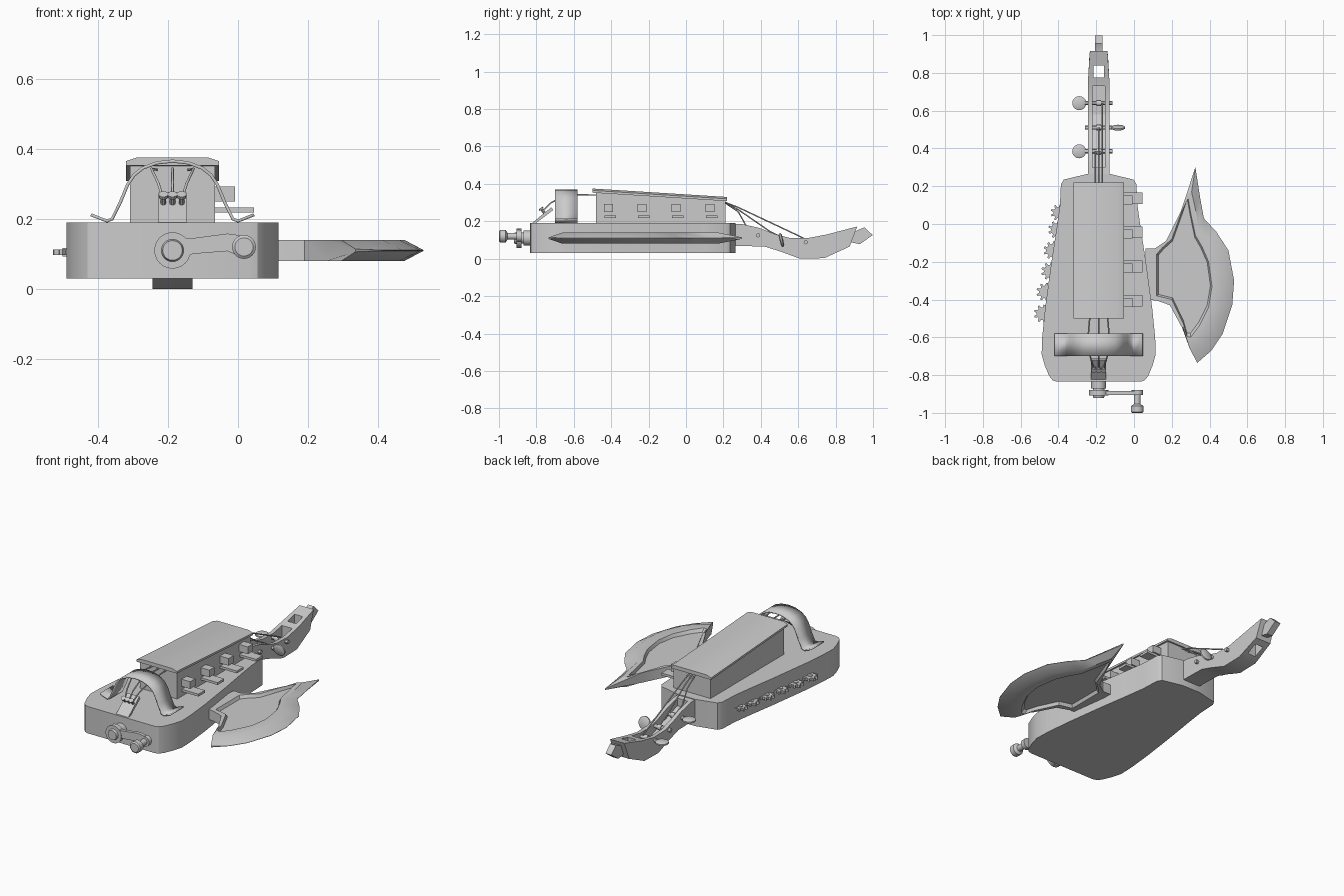
import bpy, bmesh, math
from mathutils import Vector, Matrix

C = -0.187  # centre line of the instrument


def mesh(name, verts, faces):
    me = bpy.data.meshes.new(name)
    me.from_pydata([tuple(v) for v in verts], [], faces)
    bm = bmesh.new()
    bm.from_mesh(me)
    bmesh.ops.recalc_face_normals(bm, faces=bm.faces)
    bm.to_mesh(me)
    bm.free()
    ob = bpy.data.objects.new(name, me)
    bpy.context.collection.objects.link(ob)
    return ob


def loft(name, rings, cap=True):
    n = len(rings[0])
    verts = [v for r in rings for v in r]
    faces = [(k*n+i, k*n+(i+1) % n, (k+1)*n+(i+1) % n, (k+1)*n+i)
             for k in range(len(rings)-1) for i in range(n)]
    if cap:
        faces += [tuple(range(n)), tuple(range(len(verts)-n, len(verts)))]
    return mesh(name, verts, faces)


def side_prism(name, prof, hw, x=C):
    """(y, z) profile extruded across x"""
    return loft(name, [[(x+s*hw, y, z) for y, z in prof] for s in (-1, 1)])


def box(name, x0, x1, y0, y1, z0, z1):
    return side_prism(name, [(y0, z0), (y1, z0), (y1, z1), (y0, z1)], (x1-x0)/2, (x0+x1)/2)


def turned(name, prof, origin, axis, n=24):
    """(distance, radius) profile revolved around an axis"""
    q = Vector(axis).to_track_quat('Z', 'Y')
    rings = [[Vector(origin) + q @ Vector((r*math.cos(a), r*math.sin(a), d))
              for a in (2*math.pi*i/n for i in range(n))] for d, r in prof]
    return loft(name, rings)


def string(name, pts, r=0.004):
    cu = bpy.data.curves.new(name, 'CURVE')
    cu.dimensions = '3D'
    cu.bevel_depth = r
    cu.bevel_resolution = 1
    sp = cu.splines.new('POLY')
    sp.points.add(len(pts)-1)
    for p, co in zip(sp.points, pts):
        p.co = (*co, 1)
    ob = bpy.data.objects.new(name, cu)
    bpy.context.collection.objects.link(ob)


def cut(ob, cutter):
    m = ob.modifiers.new('cut', 'BOOLEAN')
    m.operation = 'DIFFERENCE'
    m.object = cutter
    cutter.hide_render = True
    cutter.hide_viewport = True


# body
half = [(0.22, -0.835), (0.243, -0.828), (0.262, -0.805), (0.285, -0.75), (0.302, -0.69),
        (0.299, -0.6), (0.284, -0.45), (0.25, -0.2), (0.222, -0.02), (0.205, 0.1),
        (0.2, 0.21), (0.185, 0.235), (0.06, 0.265)]
outline = [(C+x, y) for x, y in half] + [(C-x, y) for x, y in reversed(half)]
loft('body', [[(x, y, z) for x, y in outline] for z in (0.03, 0.19)])

# key box and its chamfered sloping lid
side_prism('key_box', [(-0.48, 0.185), (0.21, 0.185), (0.21, 0.315), (-0.48, 0.355)], 0.122)
lid = [(-0.133, -0.022), (-0.133, -0.010), (-0.103, 0), (0.103, 0), (0.133, -0.010), (0.133, -0.022)]
loft('key_box_lid', [[(C+x, y, z+h) for x, h in lid] for y, z in ((-0.5, 0.375), (0.22, 0.33))])

# keys on the right side
for i in range(4):
    y = -0.415 + 0.181*i
    box('key_upper', -0.08, -0.008, y-0.024, y+0.024, 0.25, 0.293)
    box('key_lower', -0.08, 0.045, y-0.022, y+0.04, 0.218, 0.232)

# wheel guard strip
g = [(0.233, 0.212), (0.187, 0.194), (0.172, 0.2), (0.15, 0.245), (0.128, 0.298), (0.11, 0.325),
     (0.085, 0.345), (0.045, 0.36)]
arch = [(-x, z) for x, z in g] + [(0, 0.365)] + [(x, z) for x, z in reversed(g)]
n = len(arch)
guard = mesh('wheel_guard', [(C+x, y, z) for y in (-0.7, -0.58) for x, z in arch],
             [(i, i+1, n+i+1, n+i) for i in range(n-1)])
sol = guard.modifiers.new('thickness', 'SOLIDIFY')
sol.thickness = 0.009
sol.offset = 0

# tailpiece with string pins, and rear strings
side_prism('tailpiece', [(-0.83, 0.185), (-0.81, 0.185), (-0.71, 0.26), (-0.72, 0.275)], 0.04)
for s in (-1, 0, 1):
    x = C + 0.026*s
    turned('string_pin', [(0, 0.008), (0.035, 0.008), (0.035, 0.014), (0.045, 0.014)],
           (x, -0.75, 0.235), (0, -0.6, 0.8), 10)
    string('rear_string', [(x, -0.765, 0.255), (C+0.04*s, -0.72, 0.3),
                           (C+0.06*s, -0.64, 0.343), (C+0.045*s, -0.47, 0.34)])

# crank
turned('crank_axle', [(0, 0.04), (0.045, 0.04), (0.045, 0.03), (0.055, 0.03), (0.055, 0.052),
                      (0.082, 0.052), (0.082, 0.032), (0.095, 0.028)], (C, -0.825, 0.11), (0, -1, 0))
arm = [(C, 0.145), (-0.13, 0.145), (-0.03, 0.158), (0.017, 0.152), (0.017, 0.088),
       (-0.03, 0.108), (-0.13, 0.1), (C, 0.075)]
loft('crank_arm', [[(x, y, z) for x, z in arm] for y in (-0.885, -0.905)])
turned('crank_knob', [(0, 0.03), (0.026, 0.03), (0.026, 0.018), (0.075, 0.018), (0.085, 0.034),
                      (0.115, 0.034), (0.121, 0.026)], (0.017, -0.879, 0.12), (0, -1, 0))

# neck with open peg trough and a window near the head
top = [(0.2, 0.187), (0.3, 0.185), (0.39, 0.165), (0.475, 0.132), (0.55, 0.112), (0.65, 0.11),
       (0.755, 0.13), (0.915, 0.172)]
low = [(0.875, 0.065), (0.74, 0.003), (0.61, 0.0), (0.5, 0.04), (0.42, 0.065), (0.2, 0.07)]


def width(y):
    return 0.057 if y < 0.8 else 0.057 - 0.09*(y-0.8)


neck = loft('neck', [[(C+s*width(y), y, z) for y, z in top+low] for s in (-1, 1)])
cut(neck, side_prism('trough_cutter', [(0.3, 0.3), (0.3, 0.14), (0.42, 0.1), (0.58, 0.045),
                                       (0.73, 0.045), (0.73, 0.3)], 0.034))
cut(neck, box('window_cutter', C-0.027, C+0.027, 0.775, 0.84, -0.1, 0.3))
side_prism('head_tip', [(0.86, 0.15), (0.9, 0.145), (0.955, 0.168), (0.998, 0.126),
                        (0.93, 0.078), (0.87, 0.09)], 0.019)

# tuning pegs and front strings
for i, (y, z, s) in enumerate(((0.385, 0.125, -1), (0.51, 0.1, 1), (0.64, 0.088, -1))):
    turned('tuning_peg_shaft', [(-0.072, 0.011), (0.072, 0.011)], (C, y, z), (s, 0, 0), 12)
    turned('tuning_peg_spool', [(-0.012, 0.016), (0.012, 0.016)], (C, y, z), (s, 0, 0), 12)
    face = (0, 0, 1) if s < 0 else (0, 1, 0.25)
    turned('tuning_peg_paddle', [(-0.009, 0.028), (-0.004, 0.037), (0.004, 0.037), (0.009, 0.028)],
           (C+s*0.103, y, z), face, 20)
    x = C + 0.018*(i-1)
    string('front_string', [(x, 0.2, 0.305), (x, 0.28, 0.25 + 0.012*i),
                            (x, y-0.06, z+0.045), (x, y, z+0.016)])

# cogs along the left side
for i, y in enumerate((0.06, -0.03, -0.14, -0.25, -0.36, -0.475)):
    x = -0.397 + 0.17*(y-0.06) + (0.006 if i % 2 else 0)
    teeth, r = 9, (0.034 if i else 0.03)
    ring = []
    for k in range(teeth):
        for off, rr in ((-0.3, r), (-0.15, r+0.014), (0.15, r+0.014), (0.3, r)):
            a = 2*math.pi*(k+off)/teeth
            ring.append((x+rr*math.cos(a), y+rr*math.sin(a)))
    loft('side_cog', [[(px, py, z) for px, py in ring] for z in (0.097, 0.113)])
    turned('cog_hub', [(-0.012, 0.014), (0.012, 0.014)], (x-0.005, y, 0.105), (0, 0, 1), 12)

# axe blade: outer edge (x, y, half thickness), bevel ridge, recess rim
T = 0.03
blade = [((0.06, -0.13, T), (0.07, -0.14), (0.12, -0.16)),
         ((0.11, -0.13, T), (0.112, -0.138), (0.15, -0.125)),
         ((0.17, -0.09, T), (0.175, -0.1), (0.2, -0.08)),
         ((0.245, 0.06, T), (0.25, 0.06), (0.25, 0.06)),
         ((0.325, 0.3, 0.004), (0.305, 0.17), (0.283, 0.155)),
         ((0.35, 0.14, 0), (0.325, 0.08), (0.3, 0.06)),
         ((0.37, 0.03, 0), (0.345, -0.04), (0.325, -0.06)),
         ((0.435, -0.04, 0), (0.4, -0.08), (0.36, -0.12)),
         ((0.5, -0.14, 0), (0.455, -0.18), (0.395, -0.2)),
         ((0.53, -0.3, 0), (0.475, -0.33), (0.413, -0.33)),
         ((0.52, -0.43, 0), (0.46, -0.45), (0.395, -0.44)),
         ((0.47, -0.58, 0), (0.41, -0.56), (0.345, -0.54)),
         ((0.41, -0.67, 0), (0.345, -0.63), (0.3, -0.6)),
         ((0.335, -0.735, 0.004), (0.295, -0.66), (0.28, -0.595)),
         ((0.255, -0.55, T), (0.26, -0.545), (0.262, -0.53)),
         ((0.19, -0.43, T), (0.195, -0.42), (0.2, -0.4)),
         ((0.12, -0.405, T), (0.125, -0.398), (0.16, -0.39)),
         ((0.06, -0.4, T), (0.07, -0.39), (0.12, -0.38))]
centre = Vector((0.27, -0.25))
rings = []
for s in (-1, 1):
    floor = [Vector(r).lerp(centre, 0.06) for _, _, r in blade]
    part = [[(p.x, p.y, 0.11+s*0.012) for p in floor],
            [(*r, 0.11+s*T) for _, _, r in blade],
            [(*m, 0.11+s*T) for _, m, _ in blade],
            [(o[0], o[1], 0.11+s*max(o[2], 0.001)) for o, _, _ in blade]]
    rings += part if s < 0 else part[::-1]
loft('axe_blade', rings)

# smooth rounded surfaces, keep edges crisp
bpy.ops.object.select_all(action='DESELECT')
for ob in bpy.context.scene.objects:
    if ob.type == 'MESH' and not ob.hide_render:
        ob.select_set(True)
        bpy.context.view_layer.objects.active = ob
bpy.ops.object.shade_smooth_by_angle(angle=math.radians(30))
